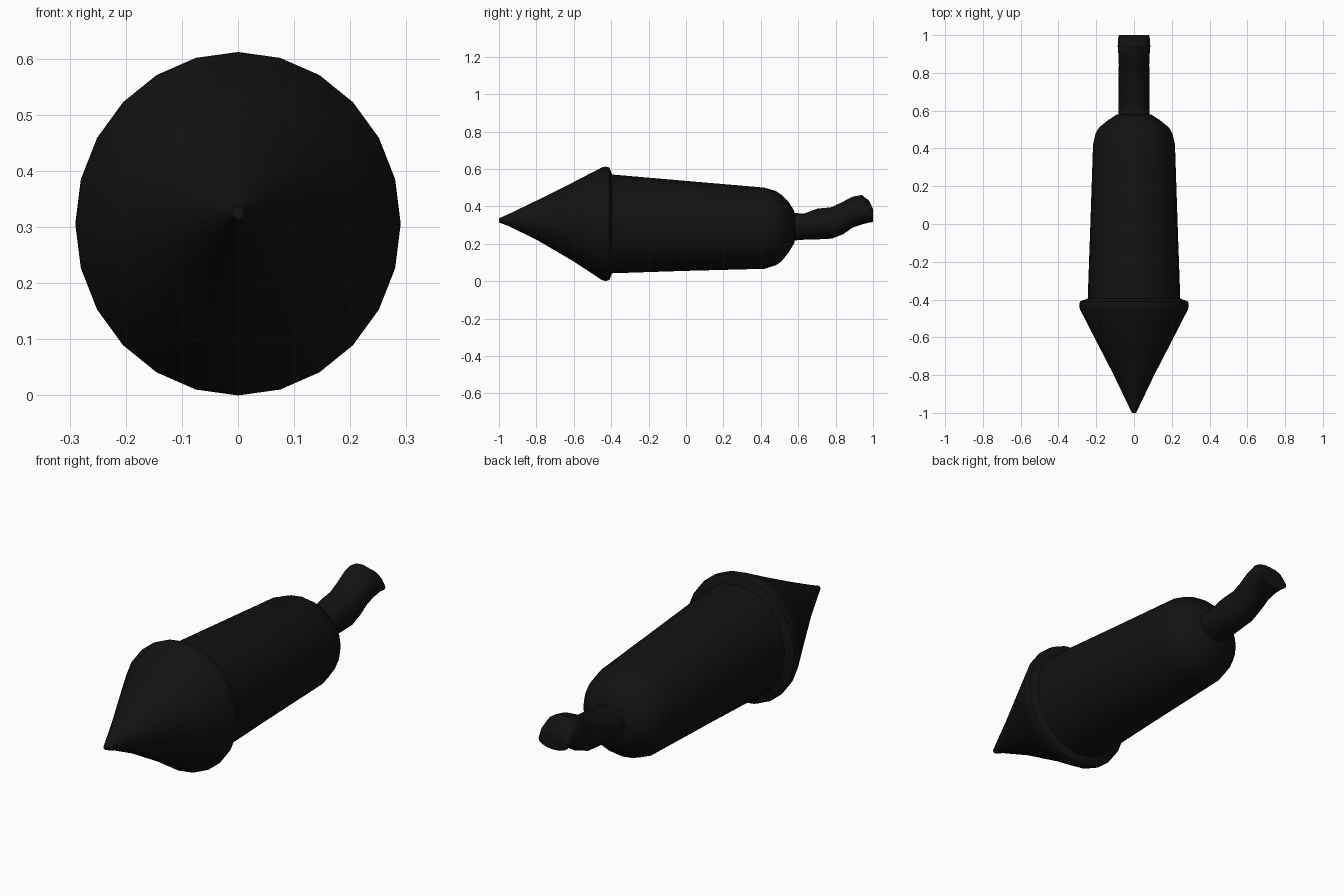
import bpy
import bmesh
from math import cos, sin, tau

black = bpy.data.materials.new("black")
black.diffuse_color = (0.006, 0.006, 0.006, 1)


def loft(name, rings, sides, angle=0.6, ripple=0.0, twist=0.0):
    """Skin oval rings along y; each ring is (y, half width, low z, high z)."""
    bm = bmesh.new()
    loops = []
    for y, rx, lo, hi in rings:
        loop = []
        for i in range(sides):
            a = tau * i / sides
            r = 1 - ripple * (1 - cos(2 * a + twist * y)) / 2
            loop.append(bm.verts.new((r * rx * cos(a), y,
                                      (lo + hi) / 2 + r * (hi - lo) / 2 * sin(a))))
        loops.append(loop)
    for a, b in zip(loops, loops[1:]):
        for i in range(sides):
            j = (i + 1) % sides
            bm.faces.new((a[i], a[j], b[j], b[i]))
    bm.faces.new(loops[0])
    bm.faces.new(loops[-1])
    bmesh.ops.recalc_face_normals(bm, faces=bm.faces)
    mesh = bpy.data.meshes.new(name)
    bm.to_mesh(mesh)
    bm.free()
    mesh.materials.append(black)
    obj = bpy.data.objects.new(name, mesh)
    bpy.context.collection.objects.link(obj)
    bpy.ops.object.select_all(action='DESELECT')
    obj.select_set(True)
    bpy.context.view_layer.objects.active = obj
    bpy.ops.object.shade_smooth_by_angle(angle=angle)
    return obj


# Conical head with its rounded rim, stepping in to the tapered body and shoulder
loft("head_and_body", [
    (-1.0, 0.011, 0.314, 0.336),
    (-0.95, 0.035, 0.295, 0.358),
    (-0.80, 0.107, 0.222, 0.430),
    (-0.60, 0.210, 0.105, 0.530),
    (-0.45, 0.287, 0.006, 0.608),
    (-0.43, 0.290, 0.0, 0.612),
    (-0.41, 0.286, 0.006, 0.608),
    (-0.395, 0.245, 0.042, 0.570),
    (0.00, 0.231, 0.055, 0.536),
    (0.42, 0.217, 0.066, 0.500),
    (0.48, 0.203, 0.085, 0.482),
    (0.51, 0.186, 0.105, 0.462),
    (0.55, 0.137, 0.155, 0.422),
    (0.58, 0.090, 0.205, 0.373),
], 24)

# Bent, slightly twisted tail
loft("tail", [
    (0.56, 0.085, 0.212, 0.370),
    (0.63, 0.083, 0.216, 0.366),
    (0.70, 0.082, 0.216, 0.394),
    (0.78, 0.083, 0.221, 0.402),
    (0.84, 0.083, 0.246, 0.430),
    (0.89, 0.086, 0.283, 0.454),
    (0.94, 0.092, 0.302, 0.462),
    (0.98, 0.091, 0.313, 0.430),
    (1.00, 0.086, 0.316, 0.385),
], 16, ripple=0.08, twist=9.0)
